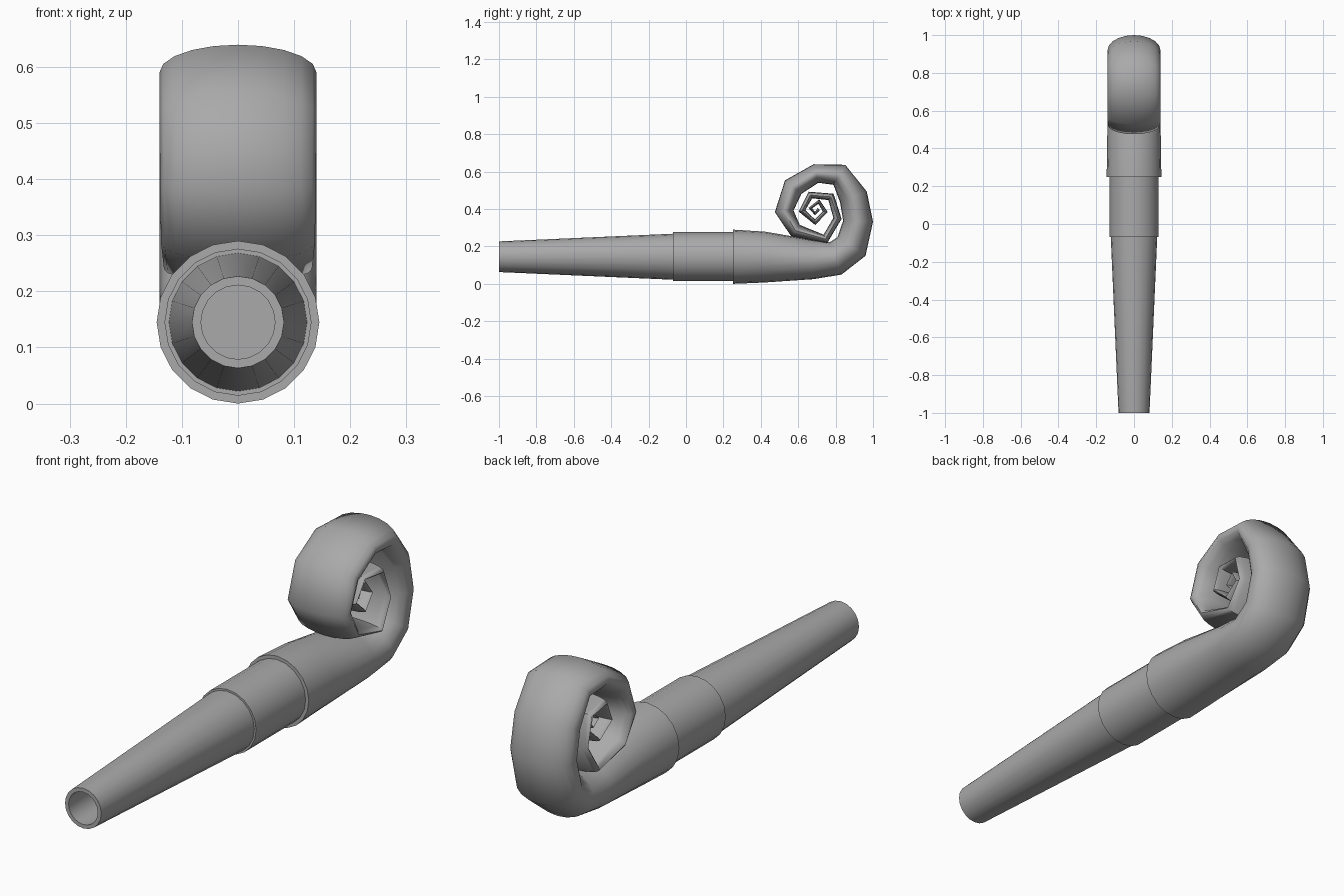
import bpy, bmesh, math
from mathutils import Vector

if "Cube" in bpy.data.objects:
    bpy.data.objects.remove(bpy.data.objects["Cube"])

SIDES = 20
AXIS_Z = 0.145

grey = bpy.data.materials.new("plain grey")
grey.diffuse_color = (0.40, 0.40, 0.40, 1)
grey.use_nodes = True
grey.node_tree.nodes["Principled BSDF"].inputs["Base Color"].default_value = grey.diffuse_color


def finish(name, bm, angle):
    bmesh.ops.remove_doubles(bm, verts=bm.verts, dist=1e-5)
    bmesh.ops.recalc_face_normals(bm, faces=bm.faces)
    mesh = bpy.data.meshes.new(name)
    bm.to_mesh(mesh)
    bm.free()
    mesh.materials.append(grey)
    obj = bpy.data.objects.new(name, mesh)
    bpy.context.collection.objects.link(obj)
    bpy.ops.object.select_all(action='DESELECT')
    obj.select_set(True)
    bpy.context.view_layer.objects.active = obj
    bpy.ops.object.shade_smooth_by_angle(angle=math.radians(angle))
    return obj


def bridge(bm, a, b):
    for i in range(SIDES):
        j = (i + 1) % SIDES
        bm.faces.new((a[i], a[j], b[j], b[i]))


def lathe(name, profile, closed=False):
    """Turn (radius, y) points around the tube axis."""
    bm = bmesh.new()
    rings = []
    for r, y in profile:
        rings.append([bm.verts.new((r * math.cos(t), y, AXIS_Z + r * math.sin(t)))
                      for t in (math.tau * i / SIDES for i in range(SIDES))])
    for a, b in zip(rings, rings[1:]):
        bridge(bm, a, b)
    if closed:
        bridge(bm, rings[-1], rings[0])
    return finish(name, bm, 35)


def sweep(name, stations):
    """Elliptical sections (y, z, half thickness, half width) along a path."""
    bm = bmesh.new()
    pts = [Vector((0, s[0], s[1])) for s in stations]
    rings = []
    for k, (y, z, thick, wide) in enumerate(stations):
        t = Vector((0, 0, 0))
        if k > 0:
            t += (pts[k] - pts[k - 1]).normalized()
        if k < len(pts) - 1:
            t += (pts[k + 1] - pts[k]).normalized()
        if k == 0:
            t = Vector((0, 1, 0))
        t.normalize()
        n = Vector((0, -t.z, t.y))
        rings.append([bm.verts.new(pts[k] + Vector((wide * math.cos(a), 0, 0))
                                   + n * thick * math.sin(a))
                      for a in (math.tau * i / SIDES for i in range(SIDES))])
    for a, b in zip(rings, rings[1:]):
        bridge(bm, a, b)
    bm.faces.new(rings[0])
    bm.faces.new(rings[-1])
    return finish(name, bm, 52)


# Tapered hollow mouthpiece
lathe("mouthpiece", [(0, 0.15), (0.085, 0.15), (0.066, -1), (0.082, -1),
                     (0.123, -0.07), (0.12, 0.2), (0, 0.2)])

# Straight sleeve around its wide end
lathe("sleeve", [(0.11, -0.07), (0.131, -0.07), (0.131, 0.27), (0.11, 0.27)], closed=True)

# Paper tube that flattens and rolls up into a coil
sweep("rolled_tube", [
    (0.25, 0.145, 0.145, 0.145), (0.42, 0.143, 0.136, 0.142),
    (0.68, 0.130, 0.105, 0.140), (0.80, 0.136, 0.092, 0.140),
    (0.885, 0.200, 0.090, 0.140), (0.92, 0.335, 0.080, 0.140),
    (0.895, 0.465, 0.077, 0.140), (0.82, 0.583, 0.062, 0.140),
    (0.695, 0.590, 0.051, 0.140), (0.573, 0.517, 0.057, 0.140),
    (0.525, 0.388, 0.050, 0.139), (0.585, 0.285, 0.038, 0.137),
    (0.745, 0.240, 0.025, 0.132), (0.810, 0.350, 0.022, 0.125),
    (0.775, 0.465, 0.022, 0.118), (0.665, 0.475, 0.020, 0.110),
    (0.620, 0.390, 0.018, 0.102), (0.690, 0.330, 0.015, 0.095),
    (0.745, 0.385, 0.013, 0.088), (0.710, 0.440, 0.012, 0.080),
    (0.665, 0.405, 0.010, 0.072), (0.690, 0.375, 0.009, 0.066),
    (0.710, 0.400, 0.008, 0.060),
])
